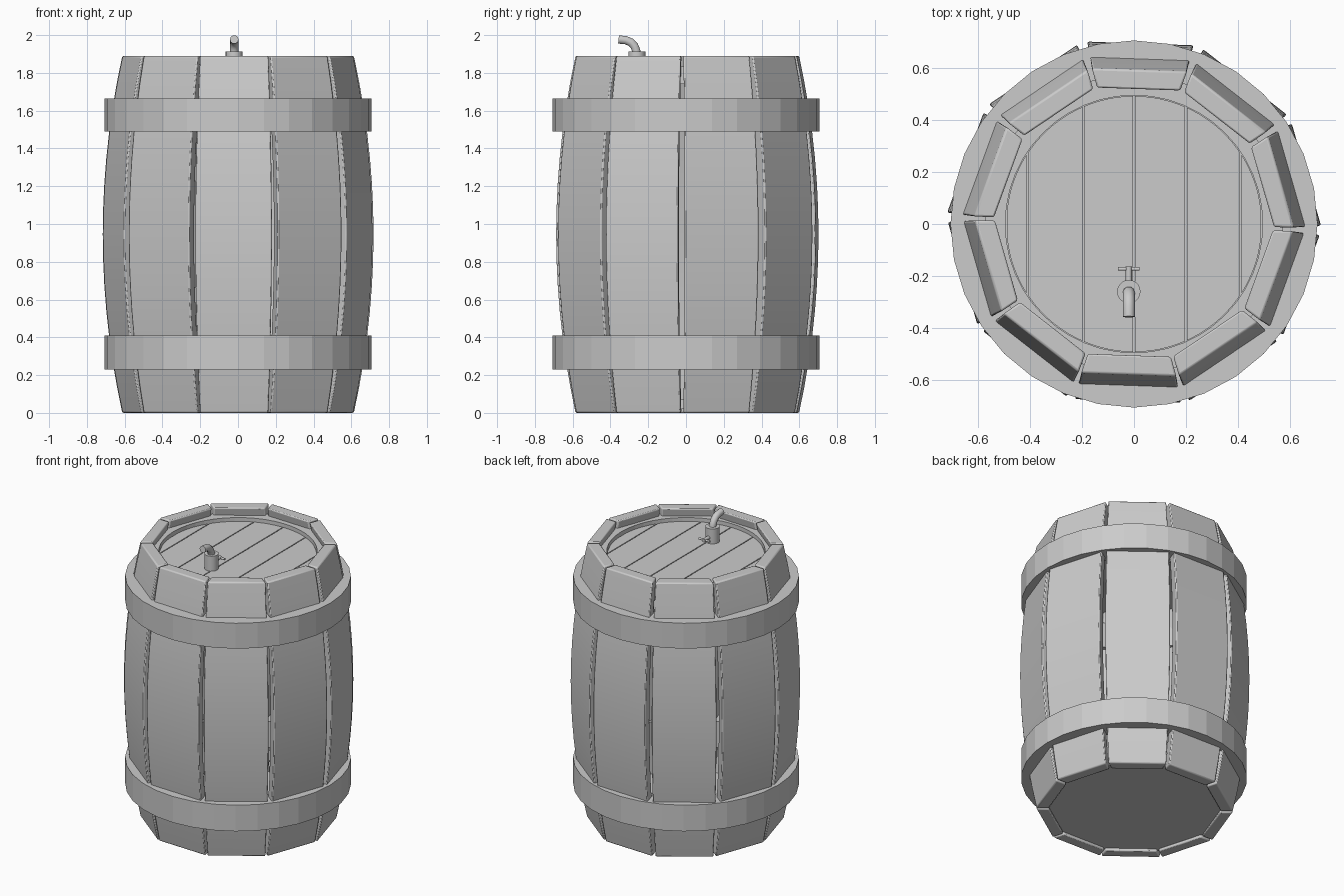
import bpy, bmesh, math
from mathutils import Matrix, Vector

if "Cube" in bpy.data.objects:
    bpy.data.objects.remove(bpy.data.objects["Cube"])

grey = bpy.data.materials.new("plain grey")
grey.diffuse_color = (0.6, 0.6, 0.6, 1)
grey.use_nodes = True
grey.node_tree.nodes["Principled BSDF"].inputs["Base Color"].default_value = grey.diffuse_color


def make(name, bm, smooth=None, bevel=0):
    bmesh.ops.recalc_face_normals(bm, faces=bm.faces)
    me = bpy.data.meshes.new(name)
    bm.to_mesh(me)
    bm.free()
    ob = bpy.data.objects.new(name, me)
    bpy.context.collection.objects.link(ob)
    me.materials.append(grey)
    if bevel:
        m = ob.modifiers.new("bevel", 'BEVEL')
        m.width = bevel
        m.segments = 2
        m.limit_method = 'ANGLE'
        m.angle_limit = math.radians(40)
    if smooth:
        bpy.ops.object.select_all(action='DESELECT')
        ob.select_set(True)
        bpy.context.view_layer.objects.active = ob
        bpy.ops.object.shade_smooth_by_angle(angle=math.radians(smooth))
    return ob


def lathe(name, profile, n=32, closed=False):
    """Spin (radius, z) points round the z axis."""
    bm = bmesh.new()
    rings = []
    for r, z in profile:
        if r == 0:
            rings.append([bm.verts.new((0, 0, z))] * n)
        else:
            rings.append([bm.verts.new((r * math.cos(2 * math.pi * i / n),
                                        r * math.sin(2 * math.pi * i / n), z)) for i in range(n)])
    pairs = list(zip(rings, rings[1:])) + ([(rings[-1], rings[0])] if closed else [])
    for a, b in pairs:
        for i in range(n):
            j = (i + 1) % n
            vs = list(dict.fromkeys([a[i], a[j], b[j], b[i]]))
            bm.faces.new(vs)
    return make(name, bm)


def rod(name, p, q, r, n=16, smooth=40):
    p, q = Vector(p), Vector(q)
    bm = bmesh.new()
    rot = (q - p).to_track_quat('Z', 'Y').to_matrix().to_4x4()
    bmesh.ops.create_cone(bm, cap_ends=True, segments=n, radius1=r, radius2=r, depth=(q - p).length,
                          matrix=Matrix.Translation((p + q) / 2) @ rot)
    return make(name, bm, smooth)


H = 1.89


def stave(name, angle, shift):
    """Flat-faced bowed plank with sides tapering inwards."""
    bm = bmesh.new()
    rows, n = [], 14
    for i in range(n + 1):
        z = H * i / n
        t = (2 * i / n - 1) ** 2
        ro = 0.688 - 0.102 * t + shift
        ri = ro - 0.075
        wo = 0.205 - 0.022 * t
        wi = wo * ri / ro
        rows.append([bm.verts.new(v) for v in
                     ((ro, -wo, z), (ro, wo, z), (ri, wi, z), (ri, -wi, z))])
    for a, b in zip(rows, rows[1:]):
        for k in range(4):
            bm.faces.new((a[k], a[(k + 1) % 4], b[(k + 1) % 4], b[k]))
    bm.faces.new(rows[0])
    bm.faces.new(rows[-1])
    bm.transform(Matrix.Rotation(angle, 4, 'Z'))
    make(name, bm, 30, 0.008)


# Ten staves
for k in range(10):
    a = math.radians(88 - 36 * k)
    stave(f"stave_{k + 1}", a, 0.007 * math.sin(a))

# Two hoops
for name, z0, z1 in (("lower_hoop", 0.23, 0.41), ("upper_hoop", 1.49, 1.665)):
    lathe(name, [(0.57, z0), (0.706, z0), (0.706, z1), (0.57, z1)], closed=True)

# Lid frame with raised rim, and bottom disc
lathe("lid_frame", [(0, 1.74), (0.575, 1.74), (0.575, 1.835), (0.495, 1.835), (0.495, 1.795), (0, 1.795)], 48)
lathe("bottom_disc", [(0, 0.02), (0.555, 0.02), (0.555, 0.07), (0, 0.07)], 40)

# Lid planks, trimmed to the round rim
R, gap = 0.492, 0.003
cuts = [-R, -0.41, -0.195, 0, 0.2, 0.41, R]
for k, (x0, x1) in enumerate(zip(cuts, cuts[1:])):
    xs = [x0 + gap + (x1 - x0 - 2 * gap) * i / 8 for i in range(9)]
    pts = [(x, math.sqrt(R * R - x * x)) for x in xs]
    pts += [(x, -y) for x, y in reversed(pts)]
    bm = bmesh.new()
    f = bm.faces.new([bm.verts.new((x, y, 1.78)) for x, y in pts])
    ext = bmesh.ops.extrude_face_region(bm, geom=[f])["geom"]
    bmesh.ops.translate(bm, verts=[v for v in ext if isinstance(v, bmesh.types.BMVert)], vec=(0, 0, 0.03))
    make(f"lid_plank_{k + 1}", bm)

# Tap: body, valve stem, cross handle
X, Y = -0.02, -0.26
rod("tap_body", (X, Y, 1.795), (X, Y, 1.913), 0.045, 20)
rod("tap_stem", (X, Y, 1.85), (X, -0.163, 1.85), 0.012, 12)
rod("tap_handle", (X - 0.042, -0.173, 1.85), (X + 0.042, -0.173, 1.85), 0.007, 10)

# Tap spout
cu = bpy.data.curves.new("tap_spout", 'CURVE')
cu.dimensions = '3D'
cu.bevel_depth = 0.023
cu.bevel_resolution = 3
cu.use_fill_caps = True
path = [(-0.262, 1.90), (-0.264, 1.92), (-0.274, 1.943), (-0.292, 1.962), (-0.318, 1.973), (-0.357, 1.977)]
sp = cu.splines.new('POLY')
sp.points.add(len(path) - 1)
for p, (y, z) in zip(sp.points, path):
    p.co = (X, y, z, 1)
spout = bpy.data.objects.new("tap_spout", cu)
bpy.context.collection.objects.link(spout)
cu.materials.append(grey)
bpy.ops.object.select_all(action='DESELECT')
spout.select_set(True)
bpy.context.view_layer.objects.active = spout
bpy.ops.object.convert(target='MESH')
bpy.ops.object.shade_smooth_by_angle(angle=math.radians(40))
